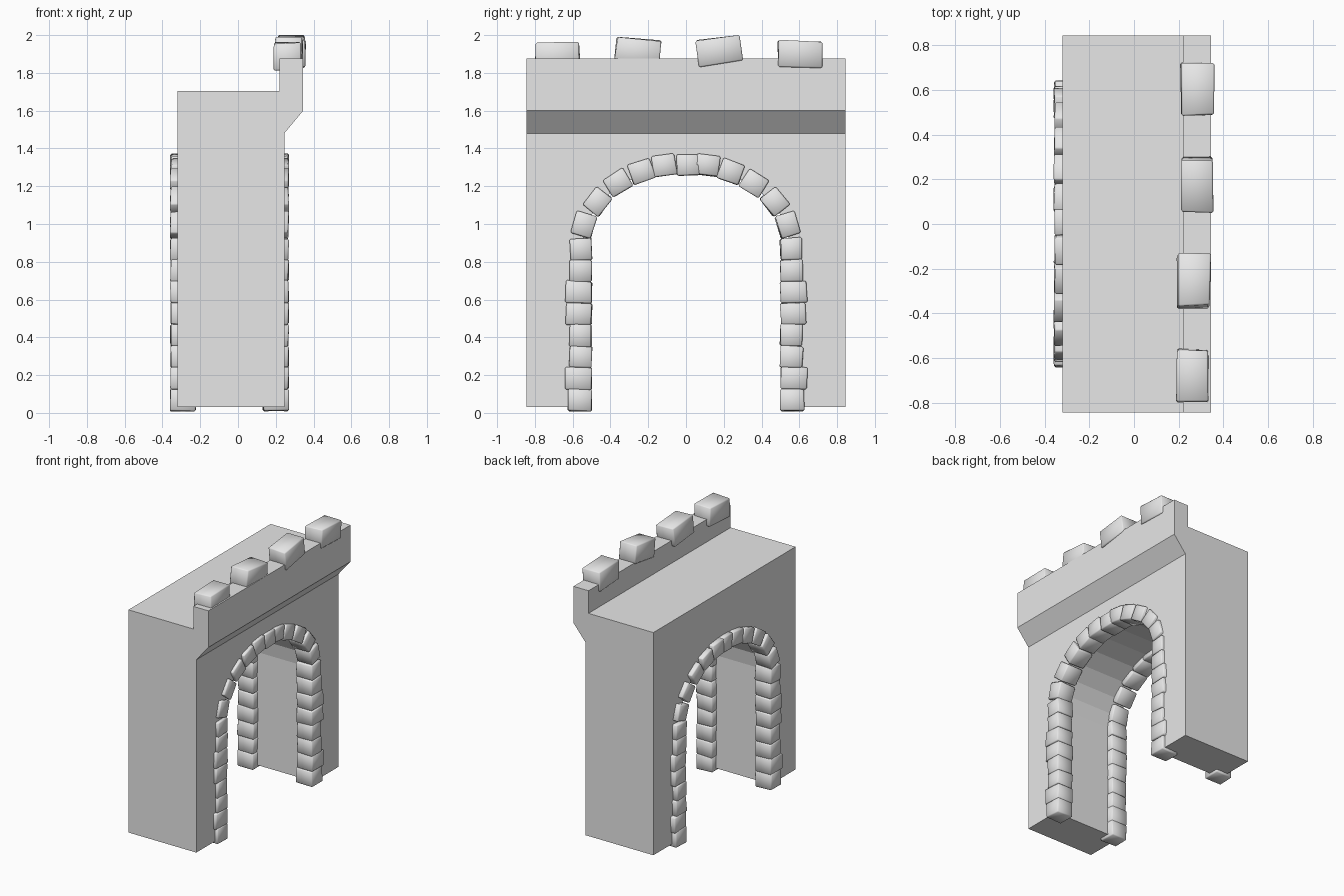
import bpy, bmesh, math, random
from mathutils import Matrix, Vector

random.seed(4)
cube = bpy.data.objects.get("Cube")
if cube:
    bpy.data.objects.remove(cube, do_unlink=True)

stone = bpy.data.materials.new("pale_grey_stone")
stone.use_nodes = True
GREY = (0.8, 0.8, 0.8, 1)
stone.diffuse_color = GREY
stone.node_tree.nodes["Principled BSDF"].inputs["Base Color"].default_value = GREY


def add_object(name, bm, smooth=False):
    bmesh.ops.recalc_face_normals(bm, faces=bm.faces)
    mesh = bpy.data.meshes.new(name)
    bm.to_mesh(mesh)
    bm.free()
    for face in mesh.polygons:
        face.use_smooth = smooth
    mesh.materials.append(stone)
    obj = bpy.data.objects.new(name, mesh)
    bpy.context.collection.objects.link(obj)
    return obj


def extrude_profile(name, points, depth):
    bm = bmesh.new()
    face = bm.faces.new([bm.verts.new(p) for p in points])
    new = bmesh.ops.extrude_face_region(bm, geom=[face])["geom"]
    bmesh.ops.translate(bm, vec=depth, verts=[v for v in new if isinstance(v, bmesh.types.BMVert)])
    return add_object(name, bm)


def add_block(bm, centre, size, tilt, jitter):
    """Rough block turned about the x axis, with slightly uneven corners."""
    verts = bmesh.ops.create_cube(bm, size=1)["verts"]
    turn = Matrix.Rotation(math.radians(tilt), 3, "X")
    for v in verts:
        rough = Vector([random.uniform(-jitter, jitter) for _ in range(3)])
        v.co = turn @ (v.co * Vector(size) + rough) + Vector(centre)
    edges = list({e for v in verts for e in v.link_edges})
    bmesh.ops.bevel(bm, geom=edges, offset=0.007, segments=1, affect="EDGES")


# Wall with corbelled parapet, extruded along y
HALF = 0.845
section = [(-0.32, 0.03), (0.245, 0.03), (0.245, 1.48), (0.345, 1.6),
           (0.345, 1.875), (0.22, 1.875), (0.22, 1.705), (-0.32, 1.705)]
wall = extrude_profile("gate_wall", [(x, -HALF, z) for x, z in section], (0, 2 * HALF, 0))

# Arched passage cut through the wall
SPRING = 0.88
opening = [(0.55, -0.2)]
for i in range(13):
    a = math.pi * i / 12
    opening.append((0.55 * math.cos(a), SPRING + 0.42 * math.sin(a)))
opening.append((-0.55, -0.2))
cutter = extrude_profile("passage_cutter", [(-1, y, z) for y, z in opening], (2, 0, 0))
cutter.hide_render = True
cut = wall.modifiers.new("passage", "BOOLEAN")
cut.operation = "DIFFERENCE"
cut.solver = "EXACT"
cut.object = cutter
bpy.context.view_layer.update()
cut_mesh = bpy.data.meshes.new_from_object(wall.evaluated_get(bpy.context.evaluated_depsgraph_get()))
wall.modifiers.clear()
wall.data = cut_mesh
bpy.data.objects.remove(cutter, do_unlink=True)

# Edge stones around the arch: (y, z, tilt, width, height)
layout = []
for side in (-1, 1):
    for k, width in enumerate((0.125, 0.14, 0.12, 0.115, 0.135, 0.14, 0.12, 0.115)):
        tilt = random.uniform(-3, 3) if k else 0
        layout.append((side * (0.5 + width / 2), 0.069 + 0.114 * k, tilt, width, 0.118))
    for t in (15, 33, 50, 65, 78):
        c, s = math.cos(math.radians(t)), math.sin(math.radians(t))
        lean = math.degrees(math.atan2(s / 0.44, c / 0.56))
        layout.append((side * 0.56 * c, SPRING + 0.44 * s, side * lean + random.uniform(-3, 3), 0.11, 0.122))
layout.append((0.01, SPRING + 0.435, 0, 0.12, 0.115))

for name, x in (("front_arch_stones", 0.2), ("back_arch_stones", -0.29)):
    bm = bmesh.new()
    for y, z, tilt, width, height in layout:
        add_block(bm, (x, y, z), (0.135, width, height), tilt, 0.004)
    lowest = min(v.co.z for v in bm.verts)
    for v in bm.verts:
        v.co.z = max(v.co.z, 0.0) if lowest < 0 else v.co.z
    add_object(name, bm, smooth=True)

# Loose merlon blocks on the parapet: (x, y, z, tilt)
merlons = [(0.262, -0.68, 1.888, 1), (0.268, -0.255, 1.91, -6),
           (0.283, 0.178, 1.918, 8), (0.283, 0.605, 1.9, -2)]
for i, (x, y, z, tilt) in enumerate(merlons):
    bm = bmesh.new()
    add_block(bm, (x, y, z), (0.145, 0.236, 0.142), tilt, 0.005)
    add_object(f"merlon_{i + 1}", bm, smooth=True)
